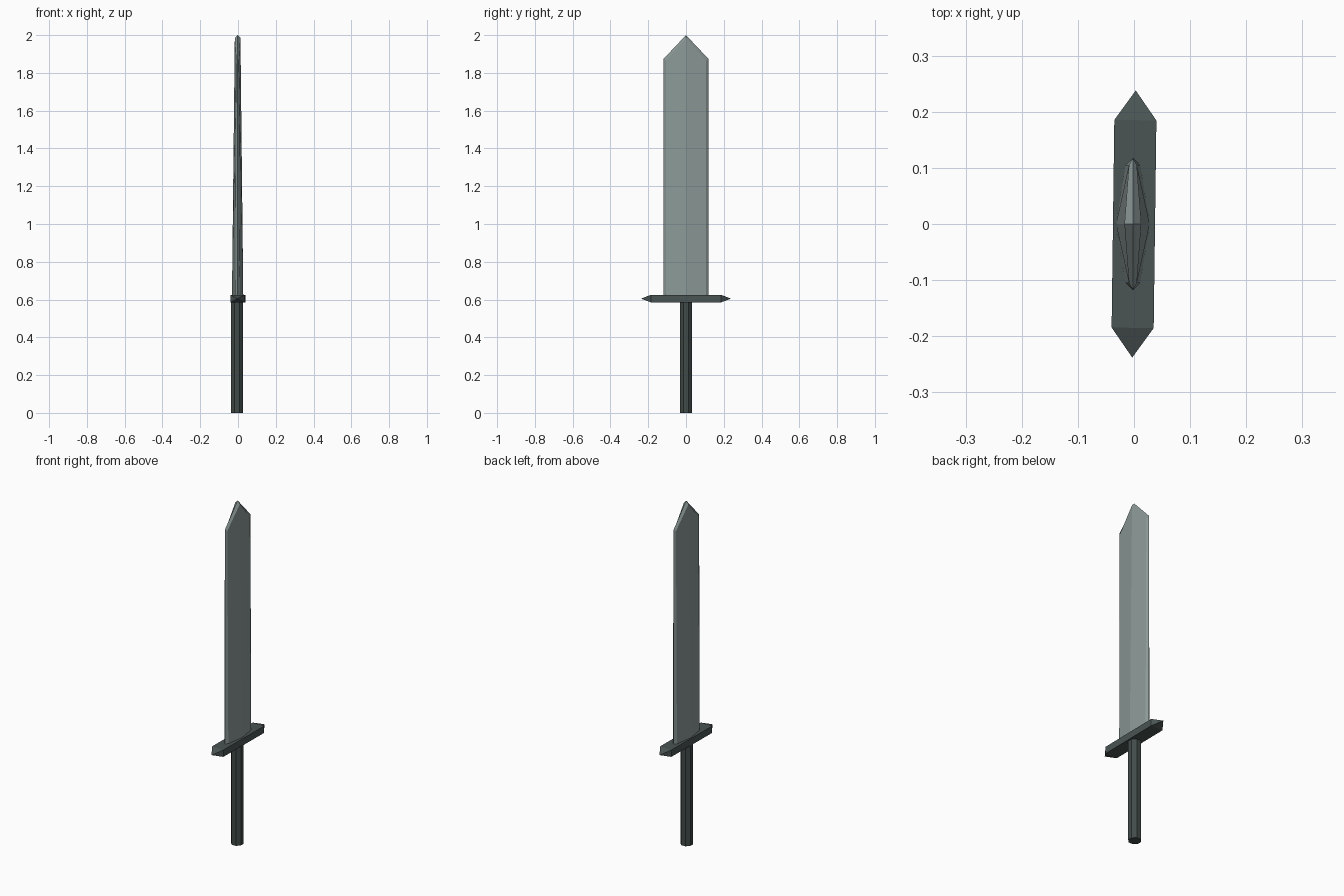
import bpy, bmesh, math

if "Cube" in bpy.data.objects:
    bpy.data.objects.remove(bpy.data.objects["Cube"])


def material(name, rgb):
    m = bpy.data.materials.new(name)
    m.diffuse_color = (*rgb, 1)
    m.use_nodes = True
    m.node_tree.nodes["Principled BSDF"].inputs["Base Color"].default_value = m.diffuse_color
    return m


steel = material("grey steel", (0.26, 0.32, 0.31))
dark = material("dark iron", (0.068, 0.089, 0.087))
grip = material("dark grip", (0.053, 0.070, 0.066))


def finish(bm, name, mat):
    bmesh.ops.remove_doubles(bm, verts=bm.verts, dist=1e-5)
    bmesh.ops.recalc_face_normals(bm, faces=bm.faces)
    me = bpy.data.meshes.new(name)
    bm.to_mesh(me)
    bm.free()
    me.materials.append(mat)
    ob = bpy.data.objects.new(name, me)
    bpy.context.collection.objects.link(ob)
    return ob


# Blade: one quarter (ridge, bevel line, cutting edge, point) mirrored in x and y
ridge0, ridge1 = (0.03, 0, 0.61), (0.015, 0, 1.985)
bevel0, bevel1 = (0.013, 0.105, 0.61), (0.007, 0.105, 1.865)
edge0, edge1 = (0, 0.118, 0.61), (0, 0.118, 1.875)
point, centre = (0, 0, 2.0), (0, 0, 0.61)
quarter = [
    (ridge0, bevel0, bevel1, ridge1),
    (bevel0, edge0, edge1, bevel1),
    (bevel1, edge1, point, ridge1),
    (centre, edge0, bevel0, ridge0),
]
bm = bmesh.new()
for sx in (1, -1):
    for sy in (1, -1):
        for face in quarter:
            bm.faces.new([bm.verts.new((sx * x, sy * y, z)) for x, y, z in face])
blade = finish(bm, "blade", steel)
blade.location.x = -0.002

# Crossguard: bar with a pyramid point at each end, turned very slightly
bm = bmesh.new()
bmesh.ops.create_cube(bm, size=1)
for v in bm.verts:
    v.co.x *= 0.075
    v.co.y *= 0.37
    v.co.z *= 0.04
ends = [f for f in bm.faces if abs(f.normal.y) > 0.9]
for f in bmesh.ops.poke(bm, faces=ends)["verts"]:
    f.co.y += math.copysign(0.053, f.co.y)
guard = finish(bm, "crossguard", dark)
guard.location.z = 0.605
guard.rotation_euler.z = math.radians(-0.75)

# Handle: eight-sided rod
bm = bmesh.new()
bmesh.ops.create_cone(bm, cap_ends=True, segments=8, radius1=0.035, radius2=0.035, depth=0.59)
handle = finish(bm, "handle", grip)
handle.location = (-0.005, 0, 0.295)
handle.rotation_euler.z = math.radians(22.5)
